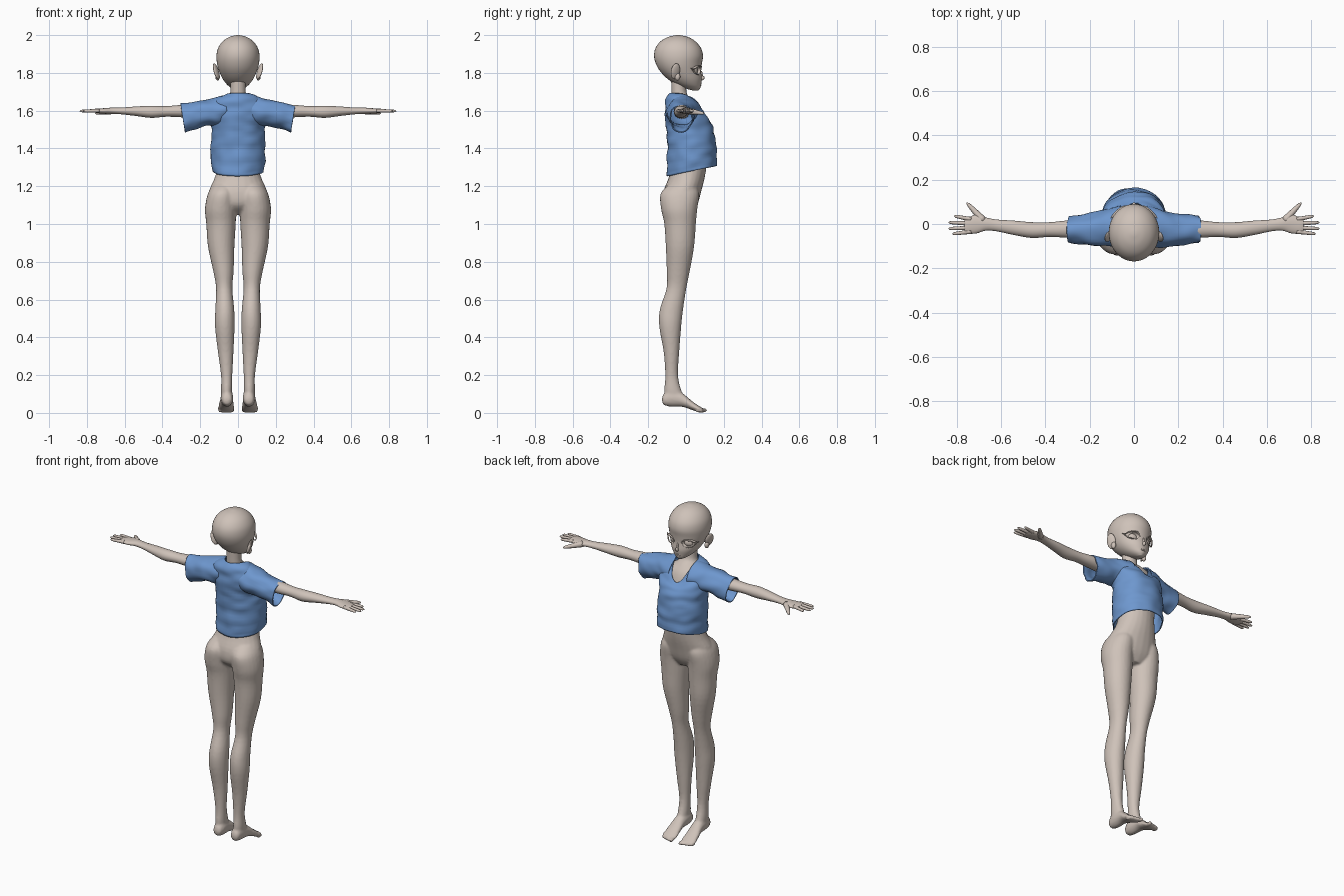
import bpy, bmesh, math
from mathutils import Vector, Matrix, noise


def material(name, rgb):
    m = bpy.data.materials.new(name)
    m.diffuse_color = (*rgb, 1)
    return m


SKIN = material("warm grey skin", (0.62, 0.54, 0.485))
BLUE = material("blue cloth", (0.155, 0.31, 0.62))


def spline(rows, steps):
    """Catmull-Rom resampling of a list of number rows."""
    out = []
    for i in range(len(rows) - 1):
        a, b = rows[max(i - 1, 0)], rows[i]
        c, d = rows[i + 1], rows[min(i + 2, len(rows) - 1)]
        for k in range(steps):
            t = k / steps
            out.append([0.5 * (2 * q + (r - p) * t + (2 * p - 5 * q + 4 * r - s) * t * t
                               + (3 * q - p - 3 * r + s) * t ** 3)
                        for p, q, r, s in zip(a, b, c, d)])
    return out + [list(rows[-1])]


def loft(bm, rows, place, n=24, steps=4, caps=True):
    """Skin of rings; place(row, cos, sin) gives each point."""
    rings = []
    for row in spline(rows, steps):
        rings.append([bm.verts.new(place(row, math.cos(2 * math.pi * k / n),
                                         math.sin(2 * math.pi * k / n))) for k in range(n)])
    for a, b in zip(rings, rings[1:]):
        for k in range(n):
            bm.faces.new((a[k], a[(k + 1) % n], b[(k + 1) % n], b[k]))
    if caps:
        bm.faces.new(rings[0])
        bm.faces.new(rings[-1])


def upright(side=1):   # row: z, x centre, x radius, y back, y front
    return lambda r, c, s: (side * (r[1] + r[2] * c), (r[3] + r[4]) / 2 + (r[4] - r[3]) / 2 * s, r[0])


def sideways(side=1):  # row: x, y min, y max, z min, z max
    return lambda r, c, s: (side * r[0], (r[1] + r[2]) / 2 + (r[2] - r[1]) / 2 * c,
                            (r[3] + r[4]) / 2 + (r[4] - r[3]) / 2 * s)


def forward(side=1):   # row: y, x centre, x radius, z min, z max
    return lambda r, c, s: (side * (r[1] + r[2] * c), r[0],
                            (r[3] + r[4]) / 2 + (r[4] - r[3]) / 2 * s)


def ball(bm, centre, radii, rot=None):
    m = Matrix.Translation(centre) @ (rot or Matrix()) @ Matrix.Diagonal((*radii, 1))
    bmesh.ops.create_uvsphere(bm, u_segments=20, v_segments=12, radius=1, matrix=m)


def finger(bm, a, b, ra, rb):
    """Tapered rod with a rounded tip."""
    a, b = Vector(a), Vector(b)
    d = (b - a).normalized()
    u = d.cross(Vector((0, 0, 1))).normalized()
    v = u.cross(d)
    rows = [(*a, ra), (*a.lerp(b, 0.5), (ra + rb) / 2), (*a.lerp(b, 0.88), rb), (*b, rb * 0.2)]
    loft(bm, rows, lambda r, c, s: Vector(r[:3]) + (u * c + v * s) * r[3], 10, 3)


def finish(bm, name, mat):
    bmesh.ops.recalc_face_normals(bm, faces=bm.faces)
    me = bpy.data.meshes.new(name)
    bm.to_mesh(me)
    bm.free()
    me.materials.append(mat)
    me.shade_smooth()
    ob = bpy.data.objects.new(name, me)
    bpy.context.collection.objects.link(ob)
    return ob


def blend(ob, voxel, rounds):
    m = ob.modifiers.new("merge", 'REMESH')
    m.mode, m.voxel_size, m.use_smooth_shade = 'VOXEL', voxel, True
    s = ob.modifiers.new("soften", 'SMOOTH')
    s.factor, s.iterations = 0.5, rounds


# Body: torso, neck, legs and feet merged into one plain mannequin
bm = bmesh.new()
loft(bm, [(1.05, 0, .06, -.06, .03), (1.10, 0, .155, -.115, .06), (1.17, 0, .155, -.12, .08),
          (1.25, 0, .122, -.09, .1), (1.33, 0, .105, -.075, .11), (1.45, 0, .115, -.08, .11),
          (1.55, 0, .125, -.09, .095), (1.62, 0, .11, -.09, .07), (1.66, 0, .06, -.08, .035),
          (1.69, 0, .042, -.077, .005), (1.78, 0, .042, -.08, .0)], upright())
for sd in (1, -1):
    loft(bm, [(1.21, .075, .055, -.09, .05), (1.16, .084, .076, -.135, .07),
              (1.08, .092, .083, -.132, .06), (1.0, .09, .078, -.115, .052),
              (.88, .089, .07, -.107, .043), (.75, .077, .054, -.102, .02),
              (.66, .073, .043, -.103, .002), (.55, .07, .05, -.138, -.015),
              (.46, .07, .052, -.142, -.025), (.32, .065, .041, -.118, -.036),
              (.2, .06, .03, -.11, -.042), (.12, .06, .03, -.115, -.025),
              (.07, .06, .028, -.112, .0)], upright(sd))
    loft(bm, [(-.126, .058, .01, .06, .08), (-.118, .058, .024, .042, .1), (-.08, .058, .033, .033, .125),
              (-.02, .06, .034, .032, .105), (.03, .062, .041, .016, .064),
              (.07, .063, .044, .003, .036), (.088, .061, .036, .003, .026)], forward(sd))
    for k in range(5):
        r = .0125 - .0014 * k
        ball(bm, (sd * (.031 + .0165 * k), .092 - .006 * k, r + .001), (r * .85, .021, r))
blend(finish(bm, "body", SKIN), 0.007, 4)

# Arms and hands
bm = bmesh.new()
for sd in (1, -1):
    loft(bm, [(.1, -.065, .02, 1.555, 1.635), (.2, -.065, .02, 1.56, 1.632),
              (.3, -.062, .016, 1.565, 1.63), (.38, -.058, .008, 1.568, 1.624),
              (.46, -.063, .008, 1.562, 1.626), (.54, -.05, .015, 1.572, 1.622),
              (.62, -.033, .02, 1.581, 1.616), (.67, -.03, .03, 1.583, 1.616),
              (.71, -.042, .042, 1.584, 1.613), (.75, -.044, .03, 1.588, 1.611),
              (.765, -.038, .024, 1.592, 1.608)], sideways(sd))
    for y0, x1, y1 in ((.021, .812, .036), (.002, .838, .007), (-.017, .838, -.021), (-.034, .82, -.045)):
        finger(bm, (sd * .735, y0, 1.6), (sd * x1, y1, 1.598), .0105, .007)
    finger(bm, (sd * .68, .015, 1.597), (sd * .755, .096, 1.585), .018, .008)
finish(bm, "arms_and_hands", SKIN)

# Head with nose, lips and ears
bm = bmesh.new()
loft(bm, [(1.707, 0, .012, .035, .065), (1.72, 0, .036, -.01, .076), (1.74, 0, .06, -.055, .08),
          (1.77, 0, .082, -.1, .084), (1.81, 0, .1, -.138, .08), (1.85, 0, .111, -.16, .084),
          (1.89, 0, .114, -.169, .09), (1.93, 0, .106, -.162, .08), (1.965, 0, .083, -.137, .052),
          (1.988, 0, .05, -.1, .016), (1.998, 0, .018, -.062, -.022), (2.0, 0, .002, -.045, -.04)],
     upright(), 40)
head = finish(bm, "head", SKIN)

bm = bmesh.new()
ball(bm, (0, .082, 1.772), (.009, .017, .012), Matrix.Rotation(.35, 4, 'X'))
ball(bm, (0, .08, 1.785), (.006, .009, .026))
finish(bm, "nose", SKIN)
bm = bmesh.new()
for z in (1.741, 1.734):
    ball(bm, (0, .074, z), (.017, .008, .0035))
finish(bm, "lips", SKIN)

bm = bmesh.new()
for sd in (1, -1):
    tilt = Matrix.Rotation(sd * .45, 4, 'Z') @ Matrix.Rotation(sd * .3, 4, 'Y')
    ball(bm, (sd * .115, -.056, 1.808), (.01, .026, .044), tilt)
    ball(bm, (sd * .108, -.045, 1.78), (.012, .015, .02))
finish(bm, "ears", SKIN)

# Recessed eye openings, eyeballs and lash ridges
cut, eyes, lash = bmesh.new(), bmesh.new(), bmesh.new()
for sd in (1, -1):
    turn = Matrix.Rotation(-sd * .5, 4, 'Z')
    ball(cut, (sd * .056, .067, 1.812), (.031, .024, .021), turn)
    ball(eyes, (sd * .05, .038, 1.812), (.031, .022, .026), turn)
    loft(lash, [(.022, .076, .08, 1.812, 1.814), (.038, .073, .084, 1.83, 1.836),
                (.058, .064, .078, 1.833, 1.84), (.079, .045, .062, 1.828, 1.836),
                (.096, .03, .044, 1.818, 1.825), (.106, .024, .028, 1.824, 1.826)], sideways(sd), 10)
    loft(lash, [(.05, .067, .07, 1.79, 1.792), (.066, .057, .066, 1.79, 1.794),
                (.082, .045, .056, 1.796, 1.801), (.094, .032, .042, 1.812, 1.816)], sideways(sd), 8)
cutter = finish(cut, "eye_socket_cutter", SKIN)
cutter.hide_render = True
cutter.hide_set(True)
b = head.modifiers.new("sockets", 'BOOLEAN')
b.operation, b.object, b.solver = 'DIFFERENCE', cutter, 'EXACT'
finish(eyes, "eyeballs", SKIN)
finish(lash, "lashes", SKIN)


def wrinkle(bm, amount):
    """Soft cloth folds from smooth noise."""
    bm.normal_update()
    for v in bm.verts:
        p = v.co
        v.co += v.normal * amount * noise.noise(Vector((p.x * 13, p.y * 13, p.z * 24)))


def thicken(ob):
    m = ob.modifiers.new("cloth", 'SOLIDIFY')
    m.thickness, m.offset = 0.006, 0


# Shirt body, open at the hem, with a neckline dipping at the front
def shirt_point(r, c, s):  # row: x radius, y back, y front, z back, z front, dip power
    t = ((s + 1) / 2) ** r[5]
    return (r[0] * c, (r[1] + r[2]) / 2 + (r[2] - r[1]) / 2 * s, r[3] + (r[4] - r[3]) * t)


bm = bmesh.new()
loft(bm, [(.136, -.1, .163, 1.253, 1.308, 1), (.139, -.097, .16, 1.33, 1.365, 1),
          (.14, -.096, .155, 1.42, 1.43, 1), (.138, -.1, .145, 1.5, 1.49, 1),
          (.148, -.109, .134, 1.57, 1.525, 2), (.145, -.11, .122, 1.63, 1.55, 2),
          (.115, -.104, .108, 1.668, 1.562, 2.5), (.066, -.085, .092, 1.692, 1.575, 3.5)],
     shirt_point, 48, 5, False)
wrinkle(bm, 0.009)
thicken(finish(bm, "shirt_body", BLUE))


# Short wide sleeves, hanging lower underneath
def sleeve_point(side):
    def f(r, c, s):
        x, y, z = sideways(side)(r, c, s)
        return (x + side * .012 * s * min(1, r[0] / .3), y, z)
    return f


for sd, label in ((1, "right"), (-1, "left")):
    bm = bmesh.new()
    loft(bm, [(.06, -.095, .075, 1.53, 1.677), (.11, -.098, .068, 1.52, 1.668),
              (.16, -.098, .052, 1.522, 1.654), (.22, -.092, .042, 1.508, 1.643),
              (.27, -.086, .034, 1.493, 1.634), (.292, -.083, .031, 1.485, 1.632)],
         sleeve_point(sd), 32, 5, False)
    wrinkle(bm, 0.01)
    thicken(finish(bm, "sleeve_" + label, BLUE))
